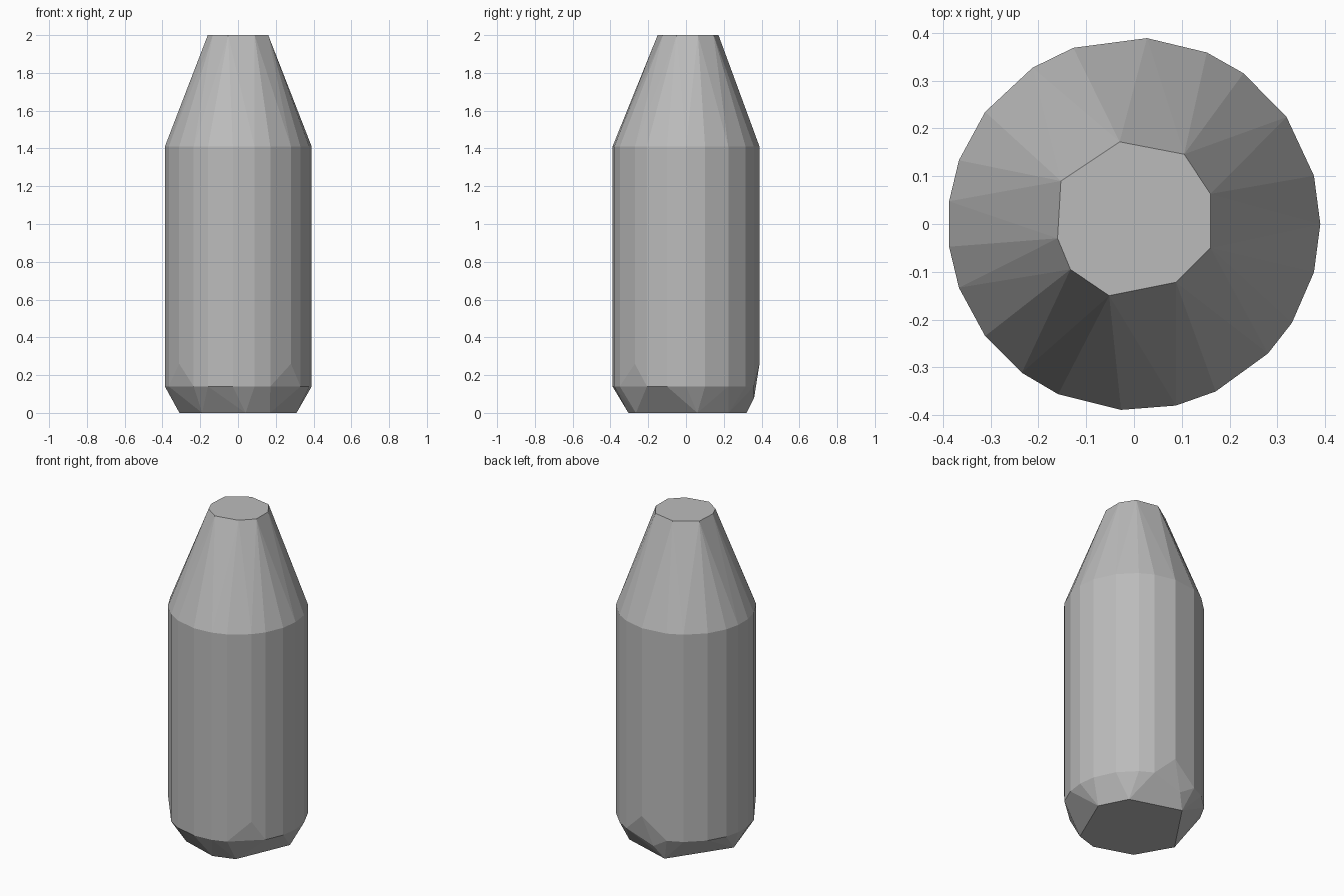
import bpy, bmesh
from math import radians, cos, sin

cube = bpy.data.objects.get("Cube")
if cube:
    bpy.data.objects.remove(cube)

RADIUS = 0.39

# Uneven facet directions around the barrel, in degrees
SIDES = [0, 15, 35, 54, 67, 86, 109, 123, 143, 160, 173,
         187, 200, 217, 233, 246, 266, 283, 296, 316, 328, 345]
# Barrel corners that start higher, where the lower edge is chipped
CHIPPED = (86, 217, 316)
# Outlines of the flat tip and the flat base
TIP = [(-.03, .172), (.105, .146), (.16, .063), (.16, -.05), (.088, -.122),
       (-.052, -.15), (-.133, -.095), (-.16, -.03), (-.153, .09)]
BASE = [(.226, .226), (-.08, .32), (-.31, -.02), (-.19, -.23),
        (.04, -.305), (.17, -.265), (.31, .06)]


def ring_point(angle, radius, z):
    a = radians(angle)
    return (radius * cos(a), radius * sin(a), z)


# Corner points from the base up to the tip
points = [(x, y, 0) for x, y in BASE]
for angle in SIDES:
    chipped = angle in CHIPPED
    points.append(ring_point(angle, RADIUS, 0.26 if chipped else 0.14))
    points.append(ring_point(angle, RADIUS, 1.41))
points.append(ring_point(95, 0.362, 0.08))
points += [(x, y, 2) for x, y in TIP]

# Wrap the points in one faceted convex shell
bm = bmesh.new()
for p in points:
    bm.verts.new(p)
hull = bmesh.ops.convex_hull(bm, input=bm.verts[:])
loose = {g for g in hull["geom_interior"] + hull["geom_unused"]
         if isinstance(g, bmesh.types.BMVert)}
bmesh.ops.delete(bm, geom=list(loose), context='VERTS')
bmesh.ops.dissolve_limit(bm, angle_limit=radians(0.5),
                         verts=bm.verts[:], edges=bm.edges[:])
bmesh.ops.recalc_face_normals(bm, faces=bm.faces[:])
mesh = bpy.data.meshes.new("faceted_body")
bm.to_mesh(mesh)
bm.free()

# Plain grey colour
grey = bpy.data.materials.new("grey")
grey.use_nodes = True
color = (0.5, 0.5, 0.5, 1)
grey.diffuse_color = color
grey.node_tree.nodes["Principled BSDF"].inputs["Base Color"].default_value = color
mesh.materials.append(grey)

body = bpy.data.objects.new("faceted_body", mesh)
bpy.context.collection.objects.link(body)
